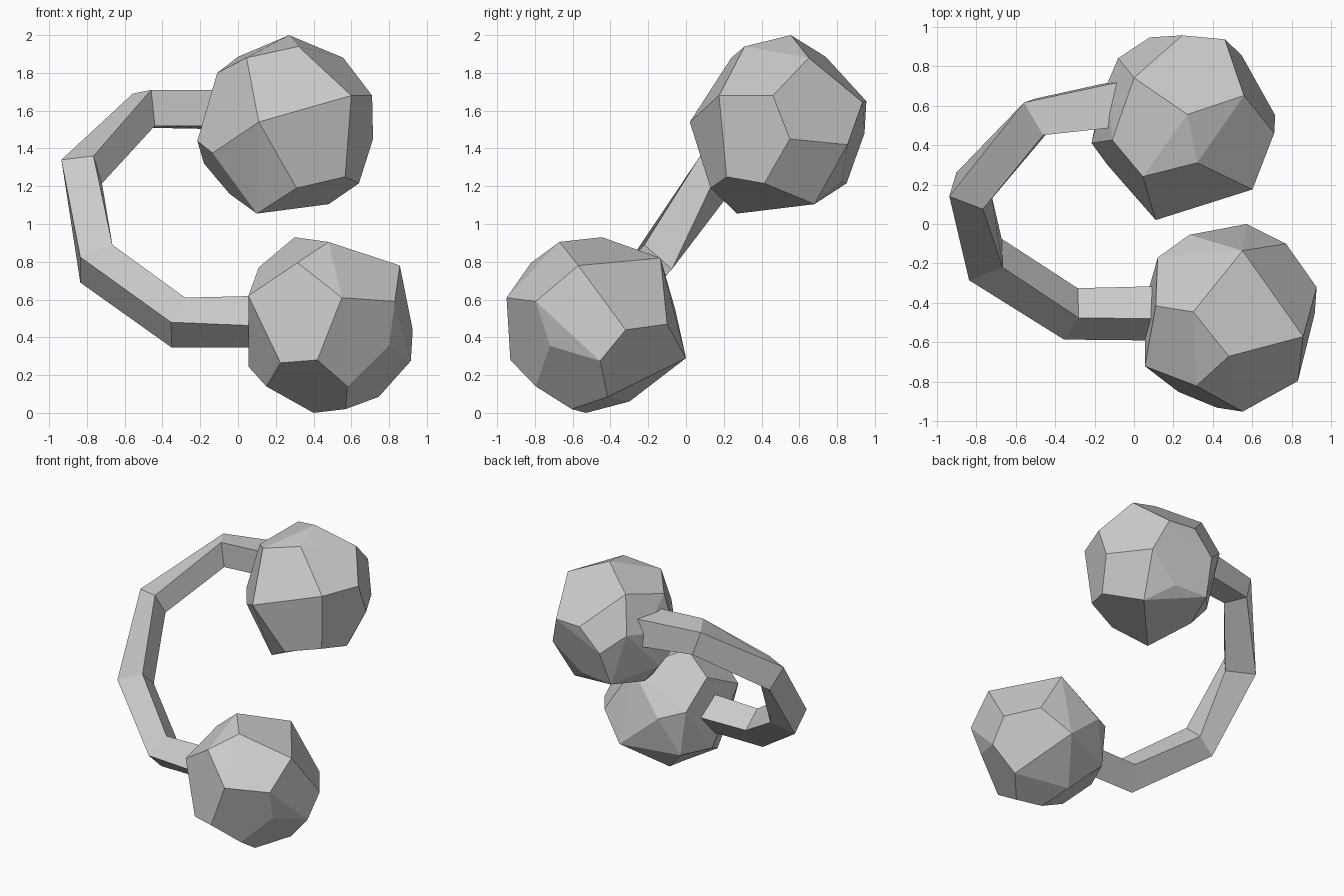
import bpy, bmesh, math

cube = bpy.data.objects.get("Cube")
if cube:
    bpy.data.objects.remove(cube, do_unlink=True)

grey = bpy.data.materials.new("plain_grey")
grey.use_nodes = True
colour = (0.6, 0.6, 0.6, 1)
grey.diffuse_color = colour
grey.node_tree.nodes["Principled BSDF"].inputs["Base Color"].default_value = colour


def finish(name, bm):
    bmesh.ops.recalc_face_normals(bm, faces=bm.faces)
    mesh = bpy.data.meshes.new(name)
    bm.to_mesh(mesh)
    bm.free()
    mesh.materials.append(grey)
    obj = bpy.data.objects.new(name, mesh)
    bpy.context.collection.objects.link(obj)
    return obj


def faceted_ball(name, corners):
    """Convex ball through its corners, with nearly flat triangles merged."""
    bm = bmesh.new()
    for c in corners:
        bm.verts.new(c)
    res = bmesh.ops.convex_hull(bm, input=bm.verts)
    loose = [v for v in bm.verts if not v.link_faces]
    bmesh.ops.delete(bm, geom=loose, context='VERTS')
    bmesh.ops.dissolve_limit(bm, angle_limit=math.radians(9),
                             verts=bm.verts, edges=bm.edges)
    return finish(name, bm)


def square_bar(name, rings):
    """Four-sided bar bridged through square rings, capped at both ends."""
    bm = bmesh.new()
    loops = [[bm.verts.new(p) for p in ring] for ring in rings]
    for a, b in zip(loops, loops[1:]):
        for i in range(4):
            j = (i + 1) % 4
            bm.faces.new((a[i], a[j], b[j], b[i]))
    bm.faces.new(loops[0])
    bm.faces.new(loops[-1])
    return finish(name, bm)


# Upper weight
faceted_ball("upper_ball", [
    # crown
    (.27, .555, 2.0), (.32, .31, 1.94), (.045, .24, 1.88),
    (0, .74, 1.885), (.557, .65, 1.88), (-.11, .425, 1.80),
    # middle
    (.11, .02, 1.54), (.60, .175, 1.68), (.71, .46, 1.68), (.715, .55, 1.45),
    (.545, .855, 1.42), (.46, .935, 1.645), (.245, .955, 1.65),
    (.08, .945, 1.48), (-.08, .84, 1.62), (-.14, .70, 1.60),
    (-.215, .41, 1.44), (-.135, .30, 1.375),
    # underside
    (.31, .13, 1.19), (.567, .215, 1.25), (.64, .415, 1.215),
    (.48, .68, 1.105), (.10, .27, 1.055), (-.045, .57, 1.16),
    (-.18, .58, 1.32), (.31, .825, 1.225), (.05, .85, 1.215),
])

# Lower weight
faceted_ball("lower_ball", [
    # crown
    (.30, -.445, .93), (.48, -.67, .905), (.315, -.82, .795),
    (.857, -.57, .78), (.55, -.135, .82), (.11, -.415, .77),
    # middle
    (.55, -.95, .61), (.83, -.795, .59), (.925, -.32, .44), (.77, -.10, .47),
    (.57, 0, .29), (.28, -.055, .54), (.12, -.17, .59), (.055, -.72, .62),
    (.80, -.72, .355),
    # underside
    (.42, -.93, .28), (.225, -.85, .265), (.58, -.795, .14),
    (.57, -.605, .02), (.40, -.53, 0), (.745, -.415, .085),
    (.915, -.455, .275), (.15, -.60, .14), (.055, -.40, .245),
    (.35, -.30, .06), (.16, -.16, .25),
])

# Bent bar joining the two weights
square_bar("curved_bar", [
    [(0, .51, 1.52), (0, .50, 1.71), (0, .735, 1.71), (0, .745, 1.50)],
    [(-.44, .46, 1.52), (-.46, .45, 1.71), (-.557, .615, 1.69), (-.50, .635, 1.51)],
    [(-.72, .14, 1.215), (-.765, .075, 1.36), (-.935, .14, 1.34), (-.90, .26, 1.20)],
    [(-.67, -.075, .76), (-.665, -.22, .89), (-.835, -.285, .825), (-.835, -.14, .69)],
    [(-.285, -.325, .50), (-.28, -.475, .61), (-.355, -.585, .48), (-.35, -.44, .345)],
    [(.12, -.315, .50), (.12, -.48, .62), (.12, -.59, .46), (.12, -.44, .345)],
])
